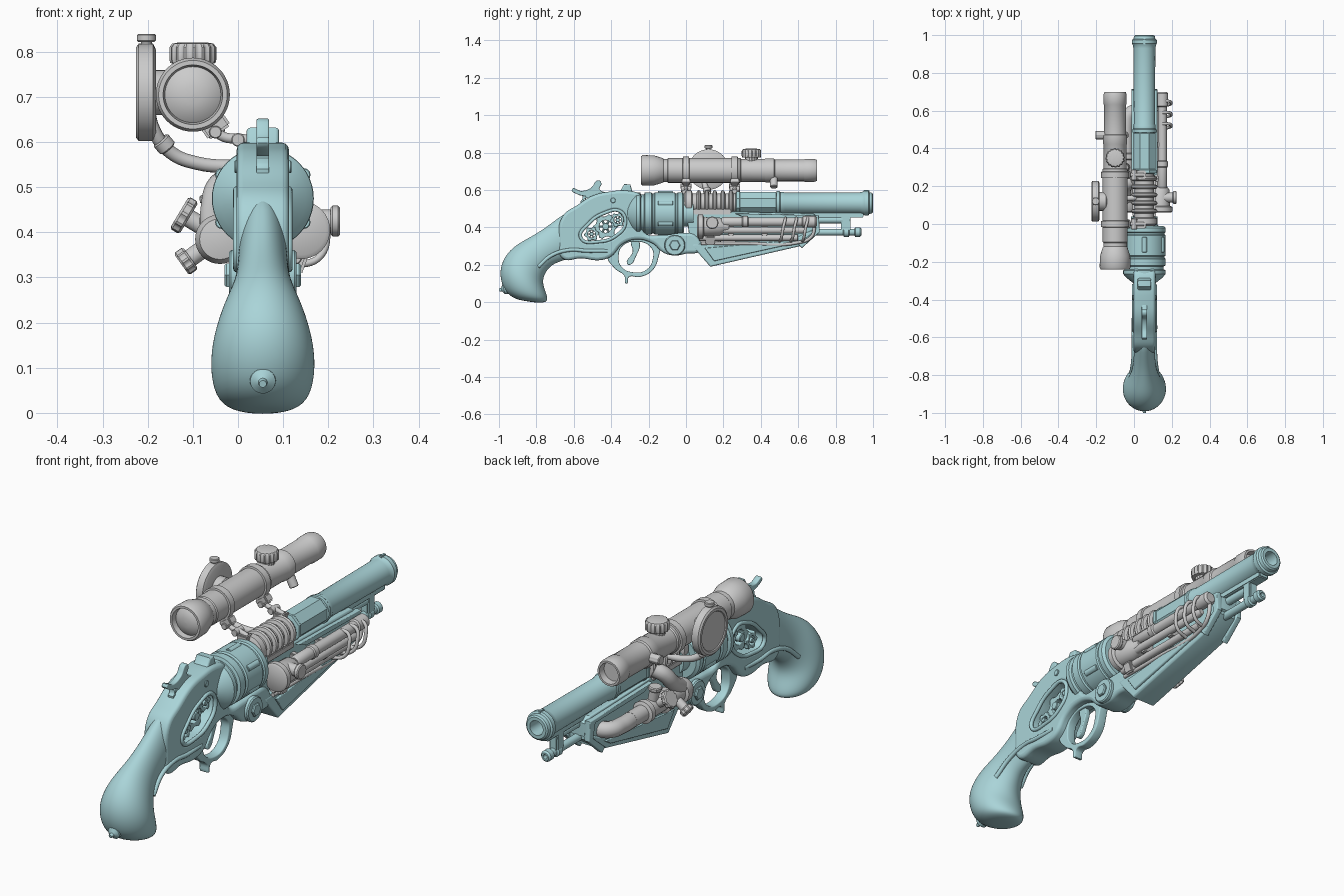
import bpy, bmesh
from math import sin, cos, pi, radians
from mathutils import Vector, Matrix

TEAL = bpy.data.materials.new("teal")
TEAL.diffuse_color = (0.40, 0.66, 0.69, 1)
X0 = 0.055          # centre plane of the gun
AX = (X0, 0, 0)
YD = (0, 1, 0)


def finish(ob, mat):
    bpy.context.collection.objects.link(ob)
    if mat:
        ob.data.materials.append(mat)
    return ob


def mesh_from(name, rings, mat, closed=False):
    """Skin a list of equal-length vertex rings and cap both ends."""
    bm = bmesh.new()
    vs = [[bm.verts.new(p) for p in r] for r in rings]
    n = len(rings[0])
    for a, b in zip(vs, vs[1:]):
        for i in range(n):
            bm.faces.new((a[i], a[(i + 1) % n], b[(i + 1) % n], b[i]))
    bm.faces.new(vs[0])
    bm.faces.new(vs[-1])
    bmesh.ops.recalc_face_normals(bm, faces=bm.faces)
    me = bpy.data.meshes.new(name)
    bm.to_mesh(me)
    bm.free()
    return finish(bpy.data.objects.new(name, me), mat)


def lathe(name, prof, origin, axis=YD, mat=None, seg=32, flute=0, turn=0):
    """Turn (distance along axis, radius) points; flute > 0 makes a knurled edge."""
    q = Vector(axis).to_track_quat('Z', 'Y')
    rings = []
    for t, r in prof:
        ring = []
        for i in range(seg):
            a = 2 * pi * i / seg + turn
            rr = max(r, 1e-4) * (1 - flute * ((i // 2) % 2))
            ring.append(Vector(origin) + q @ Vector((rr * cos(a), rr * sin(a), t)))
        rings.append(ring)
    return mesh_from(name, rings, mat)


def rod(name, a, b, r, mat=None, seg=24, flute=0):
    d = Vector(b) - Vector(a)
    L = d.length
    c = min(r * 0.15, L * 0.2)
    return lathe(name, [(0, r - c), (c, r), (L - c, r), (L, r - c)], a, d, mat, seg, flute)


def plate(name, outlines, half, x=X0, mat=TEAL, bevel=0.008, smooth=True):
    """Side-view (y, z) outlines filled, with later ones as holes."""
    cu = bpy.data.curves.new(name, 'CURVE')
    cu.dimensions, cu.fill_mode = '2D', 'BOTH'
    cu.extrude, cu.bevel_depth, cu.offset = half - bevel, bevel, -bevel
    cu.bevel_resolution, cu.resolution_u = 2, 6
    for pts in outlines:
        sp = cu.splines.new('BEZIER')
        sp.bezier_points.add(len(pts) - 1)
        for bp, (y, z) in zip(sp.bezier_points, pts):
            bp.co = (y, z, 0)
            bp.handle_left_type = bp.handle_right_type = 'AUTO' if smooth else 'VECTOR'
        sp.use_cyclic_u = True
    ob = finish(bpy.data.objects.new(name, cu), mat)
    ob.matrix_world = Matrix(((0, 0, 1, x), (1, 0, 0, 0), (0, 1, 0, 0), (0, 0, 0, 1)))
    return ob


def tube(name, pts, r, mat=None, cyclic=False):
    cu = bpy.data.curves.new(name, 'CURVE')
    cu.dimensions, cu.bevel_depth, cu.bevel_resolution = '3D', r, 4
    cu.resolution_u, cu.use_fill_caps = 8, True
    sp = cu.splines.new('BEZIER')
    sp.bezier_points.add(len(pts) - 1)
    for bp, p in zip(sp.bezier_points, pts):
        bp.co = p
        bp.handle_left_type = bp.handle_right_type = 'AUTO'
    sp.use_cyclic_u = cyclic
    return finish(bpy.data.objects.new(name, cu), mat)


def box(name, c, size, mat=None, tilt=0):
    bm = bmesh.new()
    bmesh.ops.create_cube(bm, size=1, matrix=Matrix.Translation(c) @ Matrix.Rotation(tilt, 4, 'Y')
                          @ Matrix.Diagonal((*size, 1)))
    bmesh.ops.bevel(bm, geom=bm.edges[:], offset=min(size) * 0.15, segments=2, affect='EDGES')
    me = bpy.data.meshes.new(name)
    bm.to_mesh(me)
    bm.free()
    return finish(bpy.data.objects.new(name, me), mat)


# --- grip and pommel: loft between top and bottom outline points ---
secs = [(-.60, .51, -.575, .235, .05), (-.68, .455, -.62, .235, .055), (-.77, .385, -.68, .215, .058),
        (-.86, .335, -.725, .195, .068), (-.93, .295, -.76, .145, .092), (-.985, .225, -.765, .10, .112),
        (-1.0, .145, -.75, .06, .119), (-.975, .06, -.735, .015, .108), (-.92, .02, -.75, -.002, .075),
        (-.88, .01, -.80, -.003, .03)]
rings = []
for ty, tz, by, bz, w in secs:
    t, b = Vector((X0, ty, tz)), Vector((X0, by, bz))
    rings.append([(t + b) / 2 + (t - b) / 2 * cos(2 * pi * i / 20)
                  + Vector((w * sin(2 * pi * i / 20), 0, 0)) for i in range(20)])
mesh_from("grip", rings, TEAL).modifiers.new("smooth", 'SUBSURF').levels = 2
lathe("pommel_stud", [(0, .03), (.02, .028), (.032, .01), (.045, .008)], (X0, -.955, .075), (0, -1, -.25), TEAL)

# --- frame with an oval gear window ---
window = [(-.562, .345), (-.52, .42), (-.44, .475), (-.35, .485), (-.325, .42), (-.375, .355), (-.46, .325)]
frame = [(-.66, .46), (-.58, .52), (-.50, .57), (-.42, .59), (-.30, .595), (-.24, .57), (-.235, .47),
         (-.225, .375), (-.12, .36), (-.02, .37), (.05, .36), (.08, .28), (0, .26), (-.06, .25), (-.12, .265),
         (-.18, .315), (-.27, .335), (-.34, .31), (-.40, .245), (-.46, .225), (-.56, .235), (-.66, .235), (-.68, .33)]
plate("frame", [frame, window], .058, bevel=.016)
for s in (-1, 1):
    tube("window_rim", [(X0 + s * .057, y, z) for y, z in window], .009, TEAL, True)
    tube("grip_ridge", [(X0 + s * w, y, z) for w, y, z in
         ((.052, -.42, .275), (.058, -.53, .275), (.057, -.62, .28), (.06, -.72, .25), (.07, -.79, .19))], .01, TEAL)
    rod("pivot_boss", (X0 + s * .05, -.06, .305), (X0 + s * .075, -.06, .305), .056, TEAL, 32)
    rod("pivot_screw", (X0 + s * .06, -.06, .305), (X0 + s * .085, -.06, .305), .03, TEAL, 6)
    rod("frame_pin", (X0 + s * .05, -.39, .545), (X0 + s * .063, -.39, .545), .014, TEAL)


def gear(name, y, z, r, half):
    out = [(y + r * k * cos(a), z + r * k * sin(a)) for i in range(24)
           for a, k in [(2 * pi * i / 24, 1 if i % 4 < 2 else .8)]]
    hole = [(y + r * .5 * cos(a * pi / 6), z + r * .5 * sin(a * pi / 6)) for a in range(12)]
    plate(name, [out, hole], half, bevel=.003, smooth=False)
    rod(name + "_axle", (X0 - .04, y, z), (X0 + .04, y, z), r * .28, TEAL)
    for a in (0, pi / 3, 2 * pi / 3):
        v = Vector((0, cos(a), sin(a))) * r * .6
        rod(name + "_spoke", Vector((X0, y, z)) - v, Vector((X0, y, z)) + v, r * .09, TEAL, 8)


gear("large_gear", -.43, .405, .068, .025)
gear("small_gear", -.365, .44, .04, .035)
gear("rear_gear", -.505, .365, .04, .035)
gear("hammer_gear", -.53, .54, .035, .014)

# --- hammer, rear sight, trigger and guard ---
plate("hammer", [[(-.61, .605), (-.56, .595), (-.51, .61), (-.468, .652), (-.452, .635), (-.462, .605), (-.41, .575),
                  (-.43, .52), (-.49, .54), (-.535, .565), (-.575, .575)]], .014, bevel=.004)
plate("rear_sight", [[(-.40, .57), (-.355, .59), (-.33, .632), (-.298, .63), (-.28, .57)]], .036, smooth=False)
plate("trigger_guard", [[(-.42, .25), (-.38, .18), (-.33, .142), (-.318, .10), (-.305, .135), (-.25, .135),
                         (-.185, .165), (-.15, .23), (-.15, .33), (-.27, .345), (-.38, .30)],
                        [(-.36, .25), (-.345, .19), (-.28, .16), (-.21, .175), (-.178, .23), (-.185, .29), (-.27, .325),
                         (-.34, .30)]], .022, bevel=.005)
plate("trigger", [[(-.29, .33), (-.285, .27), (-.315, .205), (-.30, .20), (-.27, .24), (-.255, .33)]], .012, bevel=.004)

# --- drum and recoil shield ---
lathe("recoil_shield", [(-.32, .05), (-.285, .095), (-.265, .112), (-.245, .112), (-.24, .1), (-.22, .1)],
      (X0, 0, .475), mat=TEAL, seg=48)
lathe("drum", [(-.225, .10), (-.22, .113), (-.185, .113), (-.18, .106), (-.172, .106), (-.167, .113), (-.06, .113),
               (-.055, .107), (-.048, .107), (-.043, .113), (-.02, .113), (-.01, .1), (-.01, .07), (.04, .07)],
      (X0, 0, .475), mat=TEAL, seg=48)
for i in range(6):
    a = pi * i / 3 + pi / 6
    c = Vector((X0 + .105 * cos(a), 0, .475 + .105 * sin(a)))
    rod("drum_rib", c + Vector((0, -.15, 0)), c + Vector((0, -.07, 0)), .015, TEAL, 12)

# --- barrel: coil, octagon, round tube with a bored muzzle ---
coil = [(-.01, .05), (0, .068), (.03, .068), (.035, .052)]
for i in range(5):
    y = .055 + i * .043
    coil += [(y, .052), (y + .005, .066), (y + .013, .07), (y + .021, .066), (y + .026, .052)]
lathe("barrel_coil", coil + [(.27, .05)], (X0, 0, .53))
box("coil_block", (X0, .14, .485), (.125, .2, .03))
lathe("octagon_barrel", [(.265, .055), (.27, .068), (.285, .068), (.29, .064), (.48, .064), (.49, .055)],
      (X0, 0, .53), mat=TEAL, seg=8, turn=pi / 8)
lathe("barrel", [(.48, .05), (.485, .064), (.50, .064), (.505, .06), (.52, .06), (.53, .056), (.93, .058), (.95, .062),
                 (.955, .066), (.975, .066), (.98, .058), (.995, .055), (1.0, .048), (1.0, .033), (.9, .03)],
      (X0, 0, .53), mat=TEAL, seg=40)
box("front_sight", (X0, .965, .593), (.014, .03, .016), TEAL)

# --- fore-end, keel and ramrod ---
plate("fore_end", [[(0, .49), (.68, .475), (.71, .45), (.71, .39), (.6, .33), (.02, .33)]], .05, smooth=False)
plate("keel", [[(.03, .31), (.06, .27), (.13, .19), (.61, .30), (.70, .37), (.70, .40), (.6, .35)]], .06, smooth=False)
for s in (-1, 1):
    plate("keel_panel", [[(.10, .29), (.15, .22), (.56, .31), (.6, .335)]], .01, X0 + s * .06, bevel=.005, smooth=False)
    plate("fore_rail", [[(.26, .475), (.32, .45), (.67, .445), (.685, .38), (.60, .31), (.62, .29), (.715, .375),
                         (.71, .465)]], .014, X0 + s * .055, bevel=.005, smooth=False)
box("barrel_rib", (X0, .79, .468), (.05, .32, .03), TEAL)
rod("upper_rod", (X0, .65, .44), (X0, .88, .44), .018, TEAL)
box("rod_hanger", (X0, .855, .425), (.045, .05, .09), TEAL)
lathe("ramrod", [(.6, .018), (.84, .018), (.845, .026), (.87, .026), (.875, .018), (.9, .018), (.905, .025), (.93, .025),
                 (.938, .018), (.938, .01), (.9, .009)], (X0, 0, .375), mat=TEAL)

# --- scope ---
SX, SZ = -.1, .705
lathe("scope", [(-.215, .062), (-.24, .066), (-.24, .076), (-.23, .082), (-.17, .08), (-.125, .066), (-.12, .062),
                (-.1, .062), (-.095, .066), (.29, .066), (.295, .061), (.42, .061), (.425, .064), (.47, .064),
                (.475, .058), (.63, .058), (.635, .061), (.685, .061), (.70, .056), (.70, .047), (.67, .044)],
      (SX, 0, SZ), seg=48)
lathe("eyepiece_lens", [(-.216, .062), (-.228, .045), (-.234, .02), (-.235, .001)], (SX, 0, SZ))
lathe("turret", [(.05, .035), (.068, .035), (.07, .05), (.078, .052), (.105, .052), (.113, .046), (.116, .03)],
      (SX, .35, SZ), (0, 0, 1), seg=64, flute=.07)
rod("side_knob", (SX - .05, .47, SZ), (SX - .105, .47, SZ), .022, flute=.08, seg=32)
rod("lower_knob", (SX + .03, .47, SZ - .04), (SX + .055, .47, SZ - .09), .02)
lathe("range_dial", [(0, .095), (.006, .108), (.038, .108), (.044, .1), (.044, .088), (.04, .085)],
      (-.182, .12, .71), (-1, 0, 0), seg=48)
rod("dial_neck", (-.19, .12, .71), (-.14, .12, .71), .05)
rod("dial_stem", (-.203, .12, .81), (-.203, .12, .83), .012)
rod("dial_button", (-.203, .12, .822), (-.203, .12, .84), .021)
for y in (0, .26):
    lathe("scope_ring", [(-.018, .064), (-.016, .074), (.016, .074), (.018, .064)], (SX, y, SZ))
    box("clamp_foot", (-.05, y, .635), (.06, .045, .035), tilt=radians(-35))
    rod("clamp_bolt", (-.05, y - .03, .622), (-.05, y + .03, .622), .014)
    tube("mount_arm", [(-.06, y, .632), (-.03, y, .611), (.01, y, .607), (.05, y, .595)], .011)
    box("mount_base", (.035, y, .588), (.055, .045, .025))
    rod("mount_screw", (.0, y - .028, .605), (.0, y + .028, .605), .015)

# --- left-hand plumbing ---
tube("dial_pipe", [(-.2, .09, .68), (-.188, .1, .63), (-.15, .12, .578), (-.09, .13, .553), (.02, .14, .545)], .015)
rod("dial_pipe_collar", (-.172, .11, .605), (-.155, .115, .585), .021)
tube("feed_elbow", [(.0, .23, .52), (-.035, .21, .50), (-.05, .17, .45), (-.05, .10, .40)], .034)
lathe("main_pipe", [(.06, .02), (.065, .045), (.085, .055), (.115, .055), (.12, .042), (.2, .042), (.205, .053),
                    (.235, .053), (.24, .04), (.34, .04), (.345, .05), (.37, .05), (.375, .036), (.46, .036)],
      (-.04, 0, .385))
tube("outlet_elbow", [(-.04, .44, .385), (-.04, .52, .385), (-.025, .58, .385), (.03, .61, .385)], .036)
for y, d, r in ((.29, (-.75, 0, .45), .042), (.16, (-.7, 0, -.5), .03)):
    o, d = Vector((-.04, y, .39)), Vector(d).normalized()
    rod("valve_stem", o, o + d * .09, .02)
    rod("valve_wheel", o + d * .08, o + d * .105, r, flute=.1, seg=40)
rod("pressure_cap", (-.04, .30, .40), (-.055, .30, .475), .022)
rod("pressure_cap_top", (-.054, .30, .465), (-.056, .30, .485), .03, seg=8)

# --- right-hand canister, tubes and hoops ---
lathe("canister", [(.06, .055), (.066, .064), (.09, .064), (.096, .05), (.18, .048), (.2, .035), (.23, .03)],
      (.14, 0, .405), seg=40)
rod("canister_knob", (.15, .14, .425), (.21, .14, .425), .026)
rod("canister_knob_cap", (.205, .14, .425), (.226, .14, .425), .034, seg=12)
box("canister_foot", (.13, .13, .335), (.04, .05, .05), tilt=radians(20))
lathe("upper_tube", [(.19, .02), (.2, .026), (.3, .026), (.305, .03), (.33, .03), (.335, .024), (.62, .024), (.625, .031),
                     (.69, .031), (.70, .022)], (.15, 0, .43))
lathe("middle_tube", [(.2, .018), (.62, .018), (.64, .012)], (.15, 0, .385))
rod("lower_tube", (.125, .07, .345), (.125, .6, .345), .017)
tube("thin_tube", [(.12, .08, .315), (.12, .3, .315), (.125, .6, .32), (.14, .67, .35), (.145, .69, .42)], .009)
for y in (.52, .58, .64):
    tube("hoop", [(.15, y + .01, .45), (.185, y + .01, .44), (.197, y, .40), (.18, y - .01, .345), (.12, y - .02, .325)], .008)
for y in (.24, .42):
    box("tube_bracket", (.115, y, .4), (.07, .03, .09))

# --- convert curves and shade everything by angle ---
bpy.ops.object.select_all(action='SELECT')
bpy.context.view_layer.objects.active = bpy.data.objects["frame"]
bpy.ops.object.convert(target='MESH')
bpy.ops.object.select_all(action='SELECT')
bpy.ops.object.shade_smooth_by_angle(angle=radians(35))
